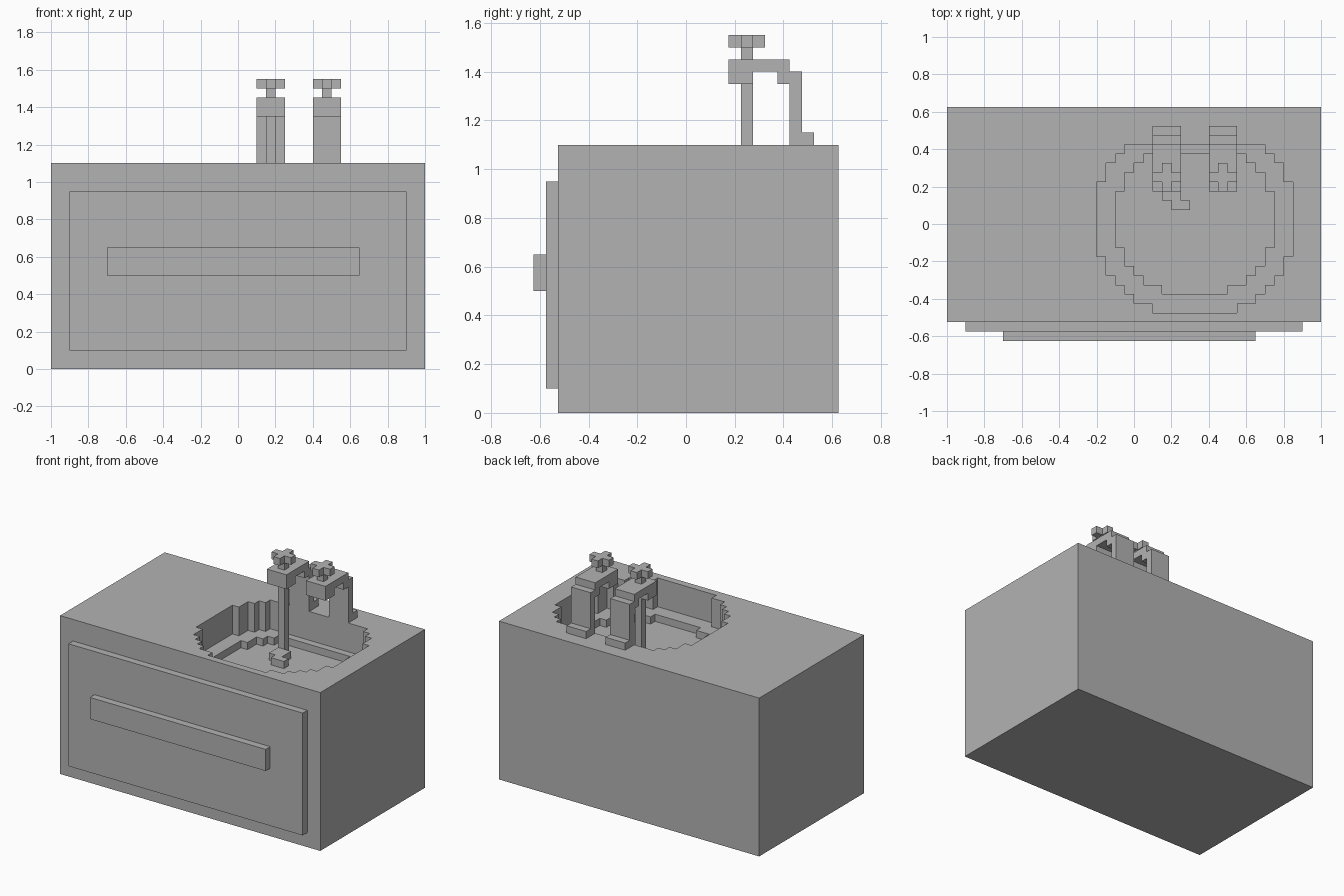
import bpy, bmesh

if "Cube" in bpy.data.objects:
    bpy.data.objects.remove(bpy.data.objects["Cube"], do_unlink=True)

# Single plain grey for the whole piece
GREY = (0.45, 0.45, 0.45, 1.0)
grey = bpy.data.materials.new("plain_grey")
grey.use_nodes = True
grey.diffuse_color = GREY
grey.node_tree.nodes["Principled BSDF"].inputs["Base Color"].default_value = GREY


def finish(name, bm):
    bmesh.ops.recalc_face_normals(bm, faces=bm.faces)
    mesh = bpy.data.meshes.new(name)
    bm.to_mesh(mesh)
    bm.free()
    mesh.materials.append(grey)
    obj = bpy.data.objects.new(name, mesh)
    bpy.context.collection.objects.link(obj)
    return obj


def prism(name, points, offset):
    """Extrude a flat outline of 3D points along an offset."""
    bm = bmesh.new()
    face = bm.faces.new([bm.verts.new(p) for p in points])
    moved = bmesh.ops.extrude_face_region(bm, geom=[face])["geom"]
    bmesh.ops.translate(bm, vec=offset,
                        verts=[g for g in moved if isinstance(g, bmesh.types.BMVert)])
    return finish(name, bm)


def box(name, x, y, z):
    pts = [(x[0], y[0], z[0]), (x[1], y[0], z[0]), (x[1], y[1], z[0]), (x[0], y[1], z[0])]
    return prism(name, pts, (0, 0, z[1] - z[0]))


def stepped_oval(steps, cx):
    """Outline from (half width, front y, back y) steps, widest first."""
    side = []
    for end, order in ((1, steps[::-1]), (2, steps)):
        previous = None
        for s in order:
            if previous:
                # the corner takes the wider step's y at the narrower width
                wide, thin = (s, previous) if end == 1 else (previous, s)
                side.append((thin[0], wide[end]))
            side.append((s[0], s[end]))
    # insert inside corners
        # between neighbouring steps
    return side


def oval_outline(steps, cx):
    """Mirrored staircase outline from (half width, front y, back y), widest first."""
    front, back = [], []
    for i, (w, lo, hi) in enumerate(steps):
        if i:
            front.append((w, steps[i - 1][1]))
            back.append((w, steps[i - 1][2]))
        front.append((w, lo))
        back.append((w, hi))
    right = front[::-1] + back
    loop = [(cx + x, y) for x, y in right] + [(cx - x, y) for x, y in right[::-1]]
    return list(dict.fromkeys((round(x, 4), round(y, 4)) for x, y in loop))


def carve(target, steps, floor):
    cutter = prism("basin_cutter", [(x, y, floor) for x, y in oval_outline(steps, 0.325)],
                   (0, 0, 1.3 - floor))
    cutter.hide_render = True
    mod = target.modifiers.new("basin", 'BOOLEAN')
    mod.operation, mod.solver, mod.object = 'DIFFERENCE', 'EXACT', cutter
    graph = bpy.context.evaluated_depsgraph_get()
    mesh = bpy.data.meshes.new_from_object(target.evaluated_get(graph))
    target.modifiers.clear()
    target.data = mesh
    bpy.data.objects.remove(cutter, do_unlink=True)


# Cabinet with a two-level stepped basin
cabinet = box("cabinet", (-1, 1), (-0.525, 0.625), (0, 1.1))
carve(cabinet, [(0.525, -0.175, 0.225), (0.475, -0.275, 0.325), (0.425, -0.325, 0.375),
                (0.375, -0.375, 0.425), (0.325, -0.425, 0.425), (0.225, -0.475, 0.425)], 0.9)
carve(cabinet, [(0.425, -0.125, 0.175), (0.375, -0.225, 0.275), (0.325, -0.275, 0.325),
                (0.275, -0.325, 0.375), (0.175, -0.375, 0.375)], 0.85)

# Drawer front and its handle
box("drawer_front", (-0.9, 0.9), (-0.575, -0.525), (0.1, 0.95))
box("drawer_handle", (-0.7, 0.65), (-0.625, -0.575), (0.5, 0.65))

# Pair of taps: bent spout, stem and cross-shaped knob
SPOUT = [(0.525, 1.1), (0.525, 1.15), (0.475, 1.15), (0.475, 1.4), (0.425, 1.4),
         (0.425, 1.45), (0.175, 1.45), (0.175, 1.35), (0.275, 1.35), (0.275, 1.4),
         (0.375, 1.4), (0.375, 1.35), (0.425, 1.35), (0.425, 1.1)]
CROSS = [(1, 1), (1, 3), (-1, 3), (-1, 1), (-3, 1), (-3, -1),
         (-1, -1), (-1, -3), (1, -3), (1, -1), (3, -1), (3, 1)]
for side, cx in (("right", 0.175), ("left", 0.475)):
    prism(side + "_spout", [(cx - 0.075, y, z) for y, z in SPOUT], (0.15, 0, 0))
    box(side + "_knob_stem", (cx - 0.025, cx + 0.025), (0.225, 0.275), (1.45, 1.5))
    prism(side + "_knob", [(cx + x / 40, 0.25 + y / 40, 1.5) for x, y in CROSS], (0, 0, 0.05))

# Running water and its splash on the basin floor
box("water_stream", (0.15, 0.2), (0.225, 0.275), (0.85, 1.35))
SPLASH = [(0.15, 0.125), (0.2, 0.125), (0.2, 0.075), (0.3, 0.075), (0.3, 0.125),
          (0.25, 0.125), (0.25, 0.225), (0.15, 0.225)]
prism("water_splash", [(x, y, 0.85) for x, y in SPLASH], (0, 0, 0.05))
